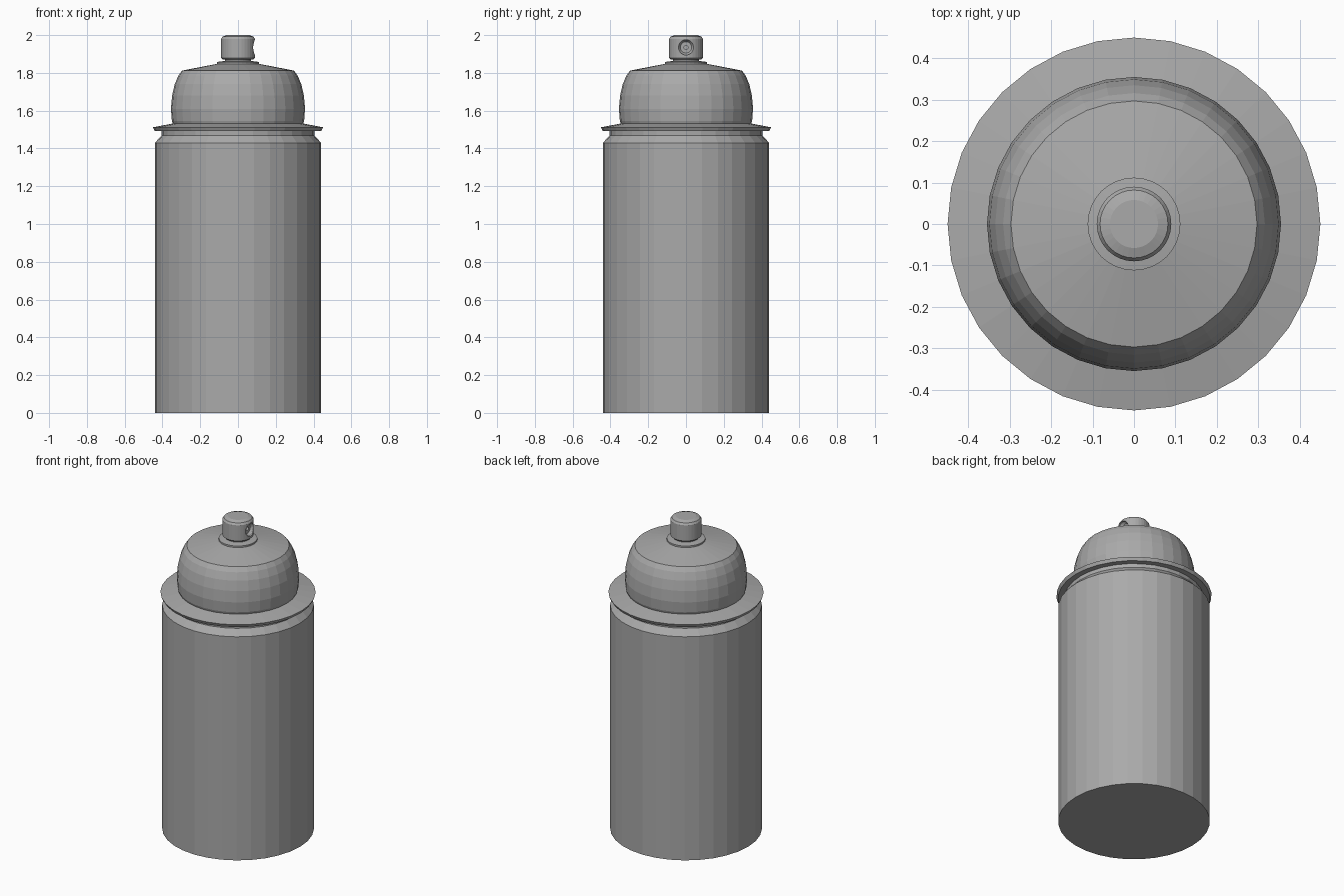
import bpy, bmesh, math
from mathutils import Matrix

if "Cube" in bpy.data.objects:
    bpy.data.objects.remove(bpy.data.objects["Cube"])

mat = bpy.data.materials.new("plain grey")
mat.diffuse_color = (0.4, 0.4, 0.4, 1)
mat.use_nodes = True
mat.node_tree.nodes["Principled BSDF"].inputs["Base Color"].default_value = mat.diffuse_color
SEG = 32


def lathe(name, profile, seg=SEG, matrix=None):
    """Closed solid of revolution from (radius, z) points, flat capped."""
    bm = bmesh.new()
    rings = []
    for r, z in profile:
        rings.append([bm.verts.new((r * math.cos(2 * math.pi * i / seg),
                                    r * math.sin(2 * math.pi * i / seg), z))
                      for i in range(seg)])
    for a, b in zip(rings, rings[1:]):
        for i in range(seg):
            j = (i + 1) % seg
            bm.faces.new((a[i], a[j], b[j], b[i]))
    bm.faces.new(rings[0][::-1])
    bm.faces.new(rings[-1])
    bmesh.ops.recalc_face_normals(bm, faces=bm.faces[:])
    if matrix:
        bm.transform(matrix)
    me = bpy.data.meshes.new(name)
    bm.to_mesh(me)
    bm.free()
    me.materials.append(mat)
    ob = bpy.data.objects.new(name, me)
    bpy.context.collection.objects.link(ob)
    return ob


# Can body with shoulder and neck
lathe("can_body", [(0.44, 0), (0.44, 1.43), (0.405, 1.468), (0.405, 1.50)])

# Flared rim, sloping up toward the dome
lathe("rim", [(0.40, 1.492), (0.44, 1.492), (0.45, 1.512), (0.35, 1.531)])

# Dome with shallow conical top
lathe("dome", [(0.343, 1.525), (0.350, 1.545), (0.355, 1.61), (0.349, 1.68),
               (0.335, 1.74), (0.316, 1.785), (0.297, 1.812), (0.11, 1.848)])

# Valve collar and stem
lathe("valve_collar", [(0.112, 1.84), (0.112, 1.858), (0.07, 1.863),
                       (0.07, 1.885)])

# Spray button with chamfered top
button = lathe("spray_button", [(0.082, 1.872), (0.09, 1.88), (0.09, 1.98),
                                (0.082, 1.992), (0.058, 2.0)])

# Nozzle recess facing +x: tapered cup and small outlet hole
to_x = Matrix.Translation((0, 0, 1.935)) @ Matrix.Rotation(math.pi / 2, 4, 'Y')
cutter = lathe("nozzle_cutter", [(0.011, 0.03), (0.011, 0.066), (0.03, 0.066),
                                 (0.040, 0.080), (0.042, 0.12)], 24, to_x)
cutter.hide_render = True
mod = button.modifiers.new("nozzle", 'BOOLEAN')
mod.operation = 'DIFFERENCE'
mod.solver = 'EXACT'
mod.object = cutter
bpy.context.view_layer.update()
deps = bpy.context.evaluated_depsgraph_get()
cut_mesh = bpy.data.meshes.new_from_object(button.evaluated_get(deps))
button.modifiers.clear()
button.data = cut_mesh
bpy.data.objects.remove(cutter)
